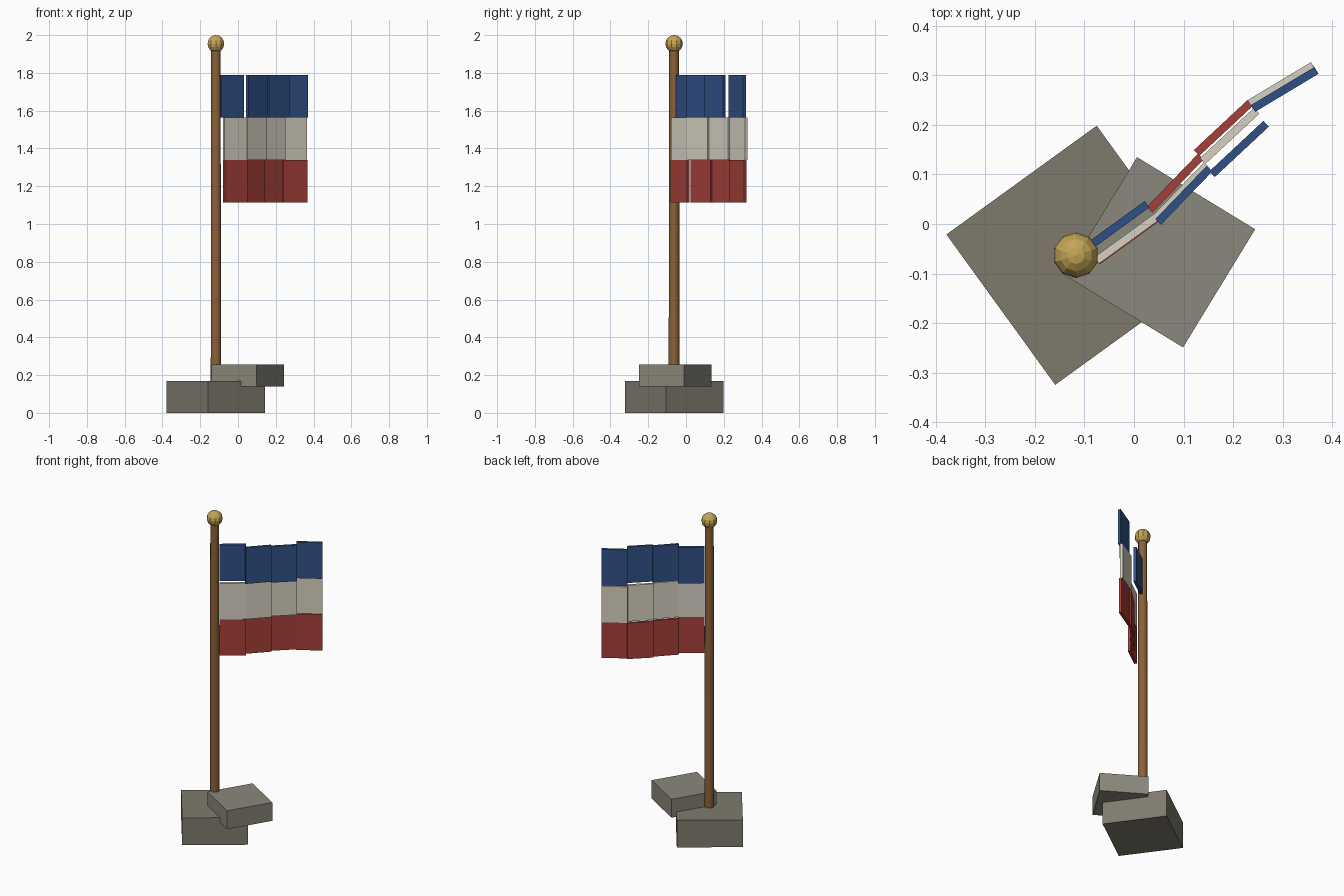
import bpy
from math import radians, cos, sin

if "Cube" in bpy.data.objects:
    bpy.data.objects.remove(bpy.data.objects["Cube"])

PX, PY = -0.117, -0.063          # pole position
HEADING = radians(36)            # direction the flag streams


def material(name, rgb):
    m = bpy.data.materials.new(name)
    m.diffuse_color = (*rgb, 1)
    m.use_nodes = True
    m.node_tree.nodes["Principled BSDF"].inputs["Base Color"].default_value = m.diffuse_color
    return m


def finish(name, mat):
    ob = bpy.context.object
    ob.name = name
    ob.data.materials.append(mat)
    return ob


def box(name, centre, size, angle, mat):
    bpy.ops.mesh.primitive_cube_add(size=1, location=centre, rotation=(0, 0, angle))
    ob = finish(name, mat)
    ob.scale = size
    bpy.ops.object.transform_apply(location=False, rotation=False, scale=True)
    return ob


stone = material("stone", (0.21, 0.195, 0.155))
pale_stone = material("pale_stone", (0.26, 0.245, 0.2))
wood = material("wood", (0.26, 0.12, 0.04))
brass = material("brass", (0.55, 0.38, 0.09))
blue = material("blue", (0.03, 0.08, 0.24))
white = material("white", (0.68, 0.64, 0.54))
red = material("red", (0.38, 0.05, 0.04))

# Stone footing
box("base_stone", (PX, PY, 0.085), (0.374, 0.374, 0.17), radians(35.9), stone)
box("upper_stone", (0.0525, -0.057, 0.1975), (0.279, 0.279, 0.115), radians(-31.4), pale_stone)

# Slightly tapered pole
bpy.ops.mesh.primitive_cone_add(vertices=10, radius1=0.029, radius2=0.026, depth=1.84,
                                location=(PX, PY, 1.01))
finish("pole", wood)
bpy.ops.object.shade_smooth_by_angle(angle=radians(40))

# Finial ball
bpy.ops.mesh.primitive_uv_sphere_add(segments=10, ring_count=8, radius=0.046,
                                     location=(PX, PY, 1.954))
finish("finial", brass)

# Flag: three stripes of four rigid panels, each pushed sideways by the wave
stripes = [
    ("blue", blue, 1.6775, (-0.001, -0.030, -0.020, 0.023)),
    ("white", white, 1.4525, (-0.033, -0.021, 0.0125, 0.035)),
    ("red", red, 1.2275, (-0.035, 0.000, 0.033, 0.028)),
]
turns = (36, 46, 43, 31)
for label, mat, z, sway in stripes:
    for i, (v, turn) in enumerate(zip(sway, turns)):
        u = 0.102 + 0.145 * i
        x = PX + u * cos(HEADING) - v * sin(HEADING)
        y = PY + u * sin(HEADING) + v * cos(HEADING)
        box(f"flag_{label}_{i + 1}", (x, y, z), (0.149, 0.016, 0.225), radians(turn), mat)
